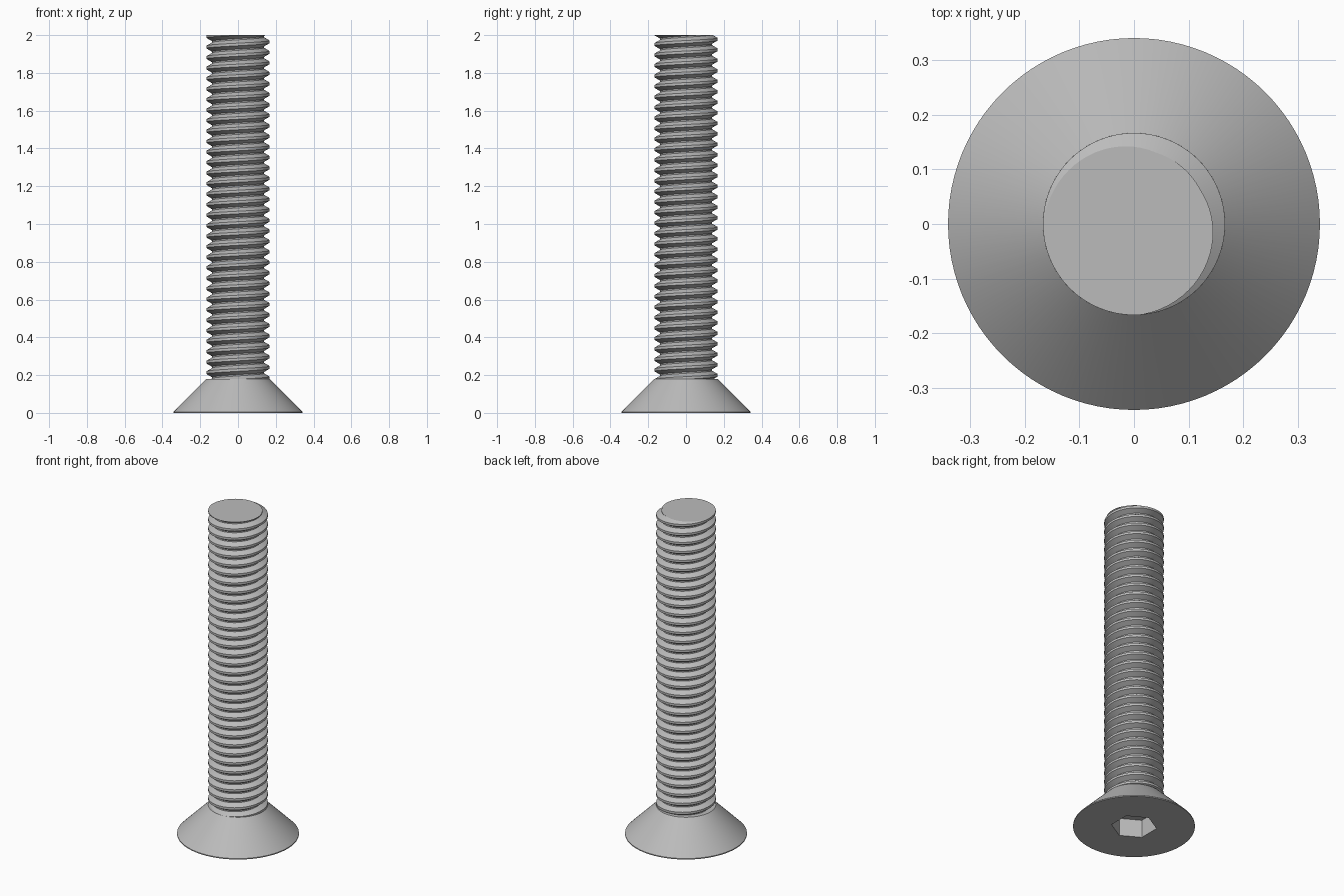
import bpy, bmesh
from math import cos, sin, tau, radians

cube = bpy.data.objects.get("Cube")
if cube:
    bpy.data.objects.remove(cube)

STEEL = bpy.data.materials.new("light_grey_steel")
STEEL.use_nodes = True
COLOUR = (0.5, 0.5, 0.5, 1)
STEEL.diffuse_color = COLOUR
STEEL.node_tree.nodes["Principled BSDF"].inputs["Base Color"].default_value = COLOUR

HEAD_R, SHANK_R, ROOT_R = 0.341, 0.167, 0.137
HEAD_H, LENGTH = 0.18, 2.0
SOCKET_R, SOCKET_DEPTH = 0.128, 0.11
PITCH, STEPS, TURNS = 0.0556, 64, 37


def finish(name, bm):
    """Turn a bmesh into a smooth object with crisp edges."""
    bmesh.ops.recalc_face_normals(bm, faces=bm.faces)
    mesh = bpy.data.meshes.new(name)
    bm.to_mesh(mesh)
    bm.free()
    mesh.materials.append(STEEL)
    obj = bpy.data.objects.new(name, mesh)
    bpy.context.collection.objects.link(obj)
    bpy.ops.object.select_all(action="DESELECT")
    obj.select_set(True)
    bpy.context.view_layer.objects.active = obj
    bpy.ops.object.shade_smooth_by_angle(angle=radians(25))
    return obj


def ring(bm, radius, z, sides, turn=0.0):
    return [bm.verts.new((radius * cos(tau * i / sides + turn),
                          radius * sin(tau * i / sides + turn), z))
            for i in range(sides)]


def bridge(bm, a, b):
    for i in range(len(a)):
        j = (i + 1) % len(a)
        bm.faces.new((a[i], a[j], b[j], b[i]))


# Countersunk head with a thin rim and a hexagonal socket underneath
bm = bmesh.new()
rim = ring(bm, HEAD_R, 0, 96)
rim_top = ring(bm, HEAD_R, 0.006, 96)
neck = ring(bm, SHANK_R, HEAD_H, 96)
mouth = ring(bm, SOCKET_R, 0, 6, tau / 12)
floor = ring(bm, SOCKET_R, SOCKET_DEPTH, 6, tau / 12)
bridge(bm, rim, rim_top)
bridge(bm, rim_top, neck)
bridge(bm, mouth, floor)
bm.faces.new(neck)
bm.faces.new(floor)
bm.edges.ensure_lookup_table()
flat = [e for e in bm.edges if e.is_boundary and all(v.co.z == 0 for v in e.verts)]
bmesh.ops.triangle_fill(bm, edges=flat, use_beauty=True)
finish("countersunk_head", bm)

# Right-handed threaded shank: a trapezoid profile swept along a helix
PROFILE = [(SHANK_R, 0), (SHANK_R, 0.25), (ROOT_R, 0.5625), (ROOT_R, 0.6875)]
start_z = LENGTH - PITCH * (34 + 0.125 + 230 / 360)
bm = bmesh.new()
rows = []
for i in range(STEPS * TURNS):
    a = tau * i / STEPS
    rows.append([bm.verts.new((r * cos(a), r * sin(a), start_z + PITCH * (i / STEPS + u)))
                 for r, u in PROFILE])
for i in range(len(rows) - STEPS - 1):
    here = rows[i] + [rows[i + STEPS][0]]
    there = rows[i + 1] + [rows[i + 1 + STEPS][0]]
    for k in range(4):
        bm.faces.new((here[k], there[k], there[k + 1], here[k + 1]))

# Flat cut across the tip
bmesh.ops.bisect_plane(bm, geom=bm.verts[:] + bm.edges[:] + bm.faces[:],
                       plane_co=(0, 0, LENGTH), plane_no=(0, 0, 1), clear_outer=True)
loose = [v for v in bm.verts if not v.link_faces]
bmesh.ops.delete(bm, geom=loose, context="VERTS")
tip = [e for e in bm.edges if e.is_boundary
       and all(abs(v.co.z - LENGTH) < 1e-4 for v in e.verts)]
bmesh.ops.edgeloop_fill(bm, edges=tip)
finish("threaded_shank", bm)
